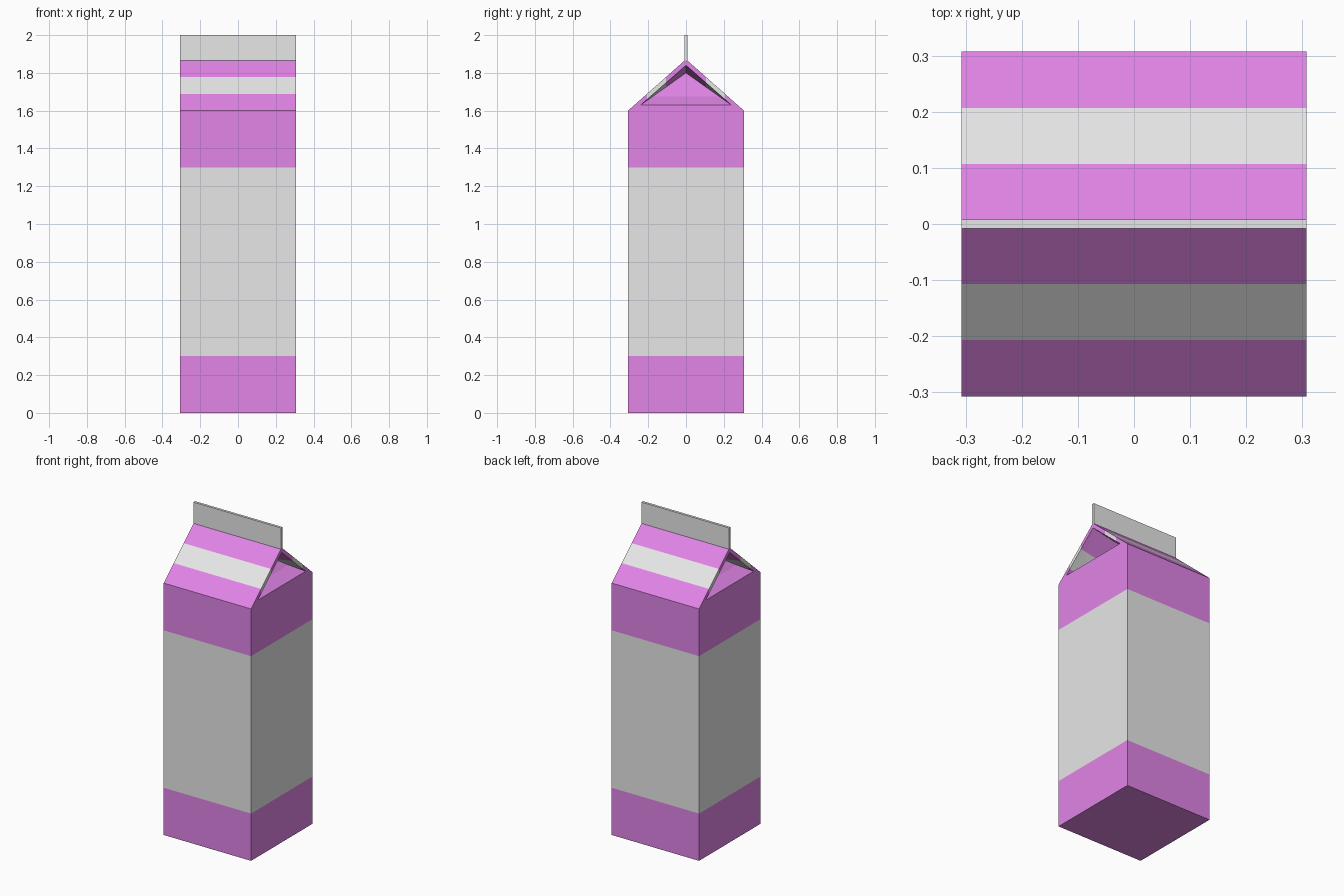
import bpy, bmesh
from mathutils import Vector

if "Cube" in bpy.data.objects:
    bpy.data.objects.remove(bpy.data.objects["Cube"])

def mat(name, col):
    m = bpy.data.materials.new(name)
    m.diffuse_color = (*col, 1)
    m.use_nodes = True
    m.node_tree.nodes["Principled BSDF"].inputs["Base Color"].default_value = m.diffuse_color
    return m

PINK = mat("pink", (0.88, 0.27, 0.93))
GREY = mat("light grey", (0.8, 0.8, 0.8))
W = 0.307          # half width of the carton
F = 0.008          # half thickness of the top seam
Z_ROOF, Z_RIDGE = 1.6, 1.865

def finish(bm, name, mats):
    bmesh.ops.recalc_face_normals(bm, faces=bm.faces)
    me = bpy.data.meshes.new(name)
    bm.to_mesh(me)
    bm.free()
    for m in mats:
        me.materials.append(m)
    ob = bpy.data.objects.new(name, me)
    bpy.context.collection.objects.link(ob)
    return ob

def box(bm, hx, hy, z0, z1):
    r = bmesh.ops.create_cube(bm, size=1)
    for v in r["verts"]:
        v.co = Vector((v.co.x * 2 * hx, v.co.y * 2 * hy, z0 + (v.co.z + 0.5) * (z1 - z0)))

def cut(bm, co, no):
    bmesh.ops.bisect_plane(bm, geom=bm.verts[:] + bm.edges[:] + bm.faces[:],
                           plane_co=co, plane_no=no)

# carton body: open-topped box with a grey band between two pink ones
bm = bmesh.new()
box(bm, W, W, 0, Z_ROOF)
bmesh.ops.delete(bm, geom=[f for f in bm.faces if f.normal.z > 0.9], context="FACES_ONLY")
for z in (0.3, 1.3):
    cut(bm, (0, 0, z), (0, 0, 1))
for f in bm.faces:
    f.material_index = int(0.3 < f.calc_center_median().z < 1.3 and abs(f.normal.z) < 0.5)
finish(bm, "carton_body", [PINK, GREY])

# gable roof: two slopes, with folded-in pockets at both ends
bm = bmesh.new()

def face(pts, striped):
    f = bm.faces.new([bm.verts.new(p) for p in pts])
    f.material_index = int(striped)

for t in (-1, 1):
    face([(-W, t*W, Z_ROOF), (W, t*W, Z_ROOF), (W, t*F, Z_RIDGE), (-W, t*F, Z_RIDGE)], True)

for s in (-1, 1):
    x = s * W
    hole_top = (x, 0, 1.84)
    crease_x, inner = s * (W - 0.075), (s * (W - 0.2), 0, 1.80)
    corner = lambda t: (x, t * 0.24, 1.63)
    crease = lambda t: (crease_x, t * 0.176, 1.675)
    # pink sill, pocket ledge and folded panel
    face([(x, -W, Z_ROOF), (x, W, Z_ROOF), corner(1), corner(-1)], False)
    face([corner(-1), corner(1), crease(1), crease(-1)], False)
    face([crease(-1), crease(1), inner], False)
    for t in (-1, 1):
        # sloping rim and folded wing
        face([(x, t*W, Z_ROOF), corner(t), hole_top, (x, 0, Z_RIDGE), (x, t*F, Z_RIDGE)], True)
        face([corner(t), crease(t), hole_top], True)
        face([crease(t), inner, hole_top], True)

bmesh.ops.remove_doubles(bm, verts=bm.verts, dist=0.0005)
for y in (0.107, 0.207):
    for t in (-1, 1):
        cut(bm, (0, t * y, 0), (0, 1, 0))
for f in bm.faces:
    f.material_index *= int(0.107 < abs(f.calc_center_median().y) < 0.207)
finish(bm, "gable_roof", [PINK, GREY])

# top seam
bm = bmesh.new()
box(bm, W, F, Z_RIDGE, 2.0)
finish(bm, "top_seam", [GREY])
